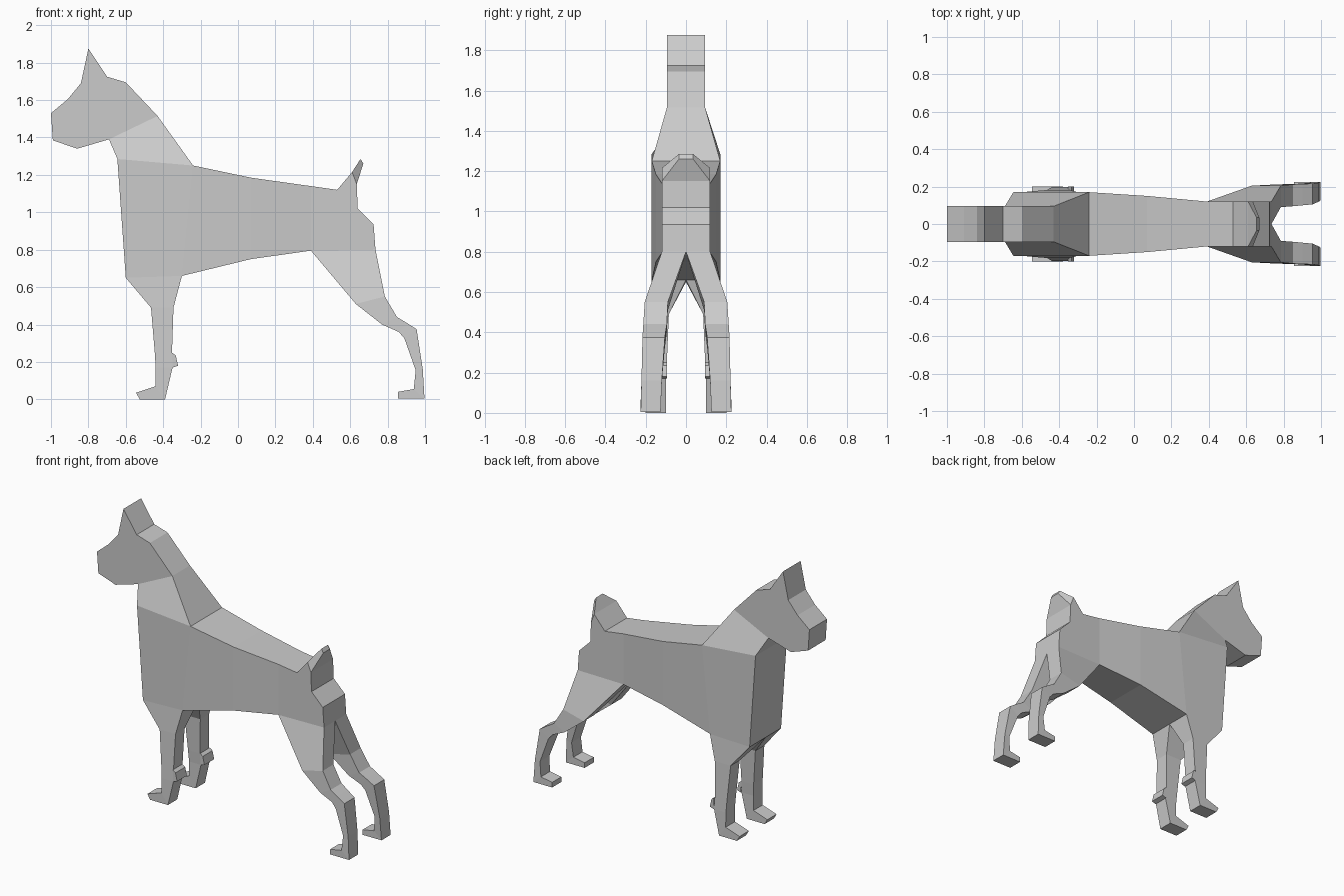
import bpy, bmesh


def finish(name, bm, mirror=False):
    bmesh.ops.remove_doubles(bm, verts=bm.verts, dist=1e-4)
    bmesh.ops.recalc_face_normals(bm, faces=bm.faces)
    me = bpy.data.meshes.new(name)
    bm.to_mesh(me)
    bm.free()
    ob = bpy.data.objects.new(name, me)
    bpy.context.collection.objects.link(ob)
    if mirror:
        m = ob.modifiers.new("Mirror", 'MIRROR')
        m.use_axis = (False, True, False)
    return ob


def prism(name, profile, w, open_edges=()):
    """Side profile (x, z) extruded to y = -w..w, leaving joined edges open."""
    bm = bmesh.new()
    a = [bm.verts.new((x, -w, z)) for x, z in profile]
    b = [bm.verts.new((x, w, z)) for x, z in profile]
    bm.faces.new(a)
    bm.faces.new(b[::-1])
    n = len(a)
    for i in range(n):
        if i not in open_edges:
            j = (i + 1) % n
            bm.faces.new((a[i], a[j], b[j], b[i]))
    return finish(name, bm)


def loft(name, sections, cap_start=False, cap_end=False, mirror=False):
    """Sections: x1, z1, x2, z2, y_in, y_out, joined as four-sided tubes."""
    bm = bmesh.new()
    rings = []
    for x1, z1, x2, z2, yi, yo in sections:
        rings.append([bm.verts.new(p) for p in
                      ((x1, yi, z1), (x2, yi, z2), (x2, yo, z2), (x1, yo, z1))])
    for r, s in zip(rings, rings[1:]):
        for i in range(4):
            j = (i + 1) % 4
            bm.faces.new((r[i], r[j], s[j], s[i]))
    if cap_start:
        bm.faces.new(rings[0][::-1])
    if cap_end:
        bm.faces.new(rings[-1])
    return finish(name, bm, mirror)


# Head with ears, muzzle and jaw
prism("head", [(-0.69, 1.39), (-0.43, 1.515), (-0.60, 1.695), (-0.70, 1.725),
               (-0.80, 1.875), (-0.84, 1.69), (-0.91, 1.605), (-1.0, 1.53),
               (-0.99, 1.385), (-0.86, 1.34)], 0.095, (0,))

# Neck flaring into the shoulders
loft("neck", [(-0.69, 1.39, -0.43, 1.515, -0.095, 0.095),
              (-0.645, 1.285, -0.24, 1.25, -0.17, 0.17)])

# Chest and belly
loft("torso", [(-0.645, 1.285, -0.60, 0.65, -0.17, 0.17),
               (-0.24, 1.25, -0.30, 0.66, -0.17, 0.17),
               (0.07, 1.185, 0.07, 0.75, -0.15, 0.15),
               (0.39, 1.14, 0.39, 0.795, -0.12, 0.12)], cap_start=True)

# Rump with the tail root
prism("rump", [(0.39, 1.14), (0.53, 1.12), (0.61, 1.215), (0.635, 1.15),
               (0.64, 1.02), (0.725, 0.935), (0.735, 0.80), (0.39, 0.795)],
      0.12, (2, 6, 7))

# Docked tail tip
loft("tail", [(0.61, 1.215, 0.635, 1.15, -0.12, 0.12),
              (0.655, 1.285, 0.67, 1.26, -0.035, 0.035)], cap_end=True)

# Hind legs, hip to toe
loft("hind_legs", [(0.39, 0.795, 0.735, 0.80, 0.0, 0.12),
                   (0.63, 0.51, 0.785, 0.55, 0.09, 0.205),
                   (0.77, 0.40, 0.85, 0.44, 0.095, 0.212),
                   (0.86, 0.36, 0.90, 0.41, 0.10, 0.214),
                   (0.89, 0.325, 0.955, 0.375, 0.105, 0.216),
                   (0.95, 0.155, 0.988, 0.16, 0.12, 0.221),
                   (0.94, 0.055, 0.997, 0.005, 0.126, 0.225),
                   (0.855, 0.04, 0.855, 0.005, 0.126, 0.225)],
     cap_end=True, mirror=True)

# Front legs, shoulder to toe
loft("front_legs", [(-0.60, 0.65, -0.30, 0.66, 0.0, 0.17),
                    (-0.465, 0.49, -0.345, 0.49, 0.085, 0.182),
                    (-0.445, 0.25, -0.353, 0.25, 0.095, 0.193),
                    (-0.44, 0.17, -0.35, 0.17, 0.10, 0.197),
                    (-0.44, 0.07, -0.39, 0.0, 0.10, 0.20),
                    (-0.545, 0.035, -0.525, 0.0, 0.10, 0.20)],
     cap_end=True, mirror=True)

# Small pads behind the front legs
loft("wrist_pads", [(-0.353, 0.25, -0.35, 0.17, 0.095, 0.20),
                    (-0.333, 0.235, -0.32, 0.18, 0.095, 0.20)],
     cap_end=True, mirror=True)
